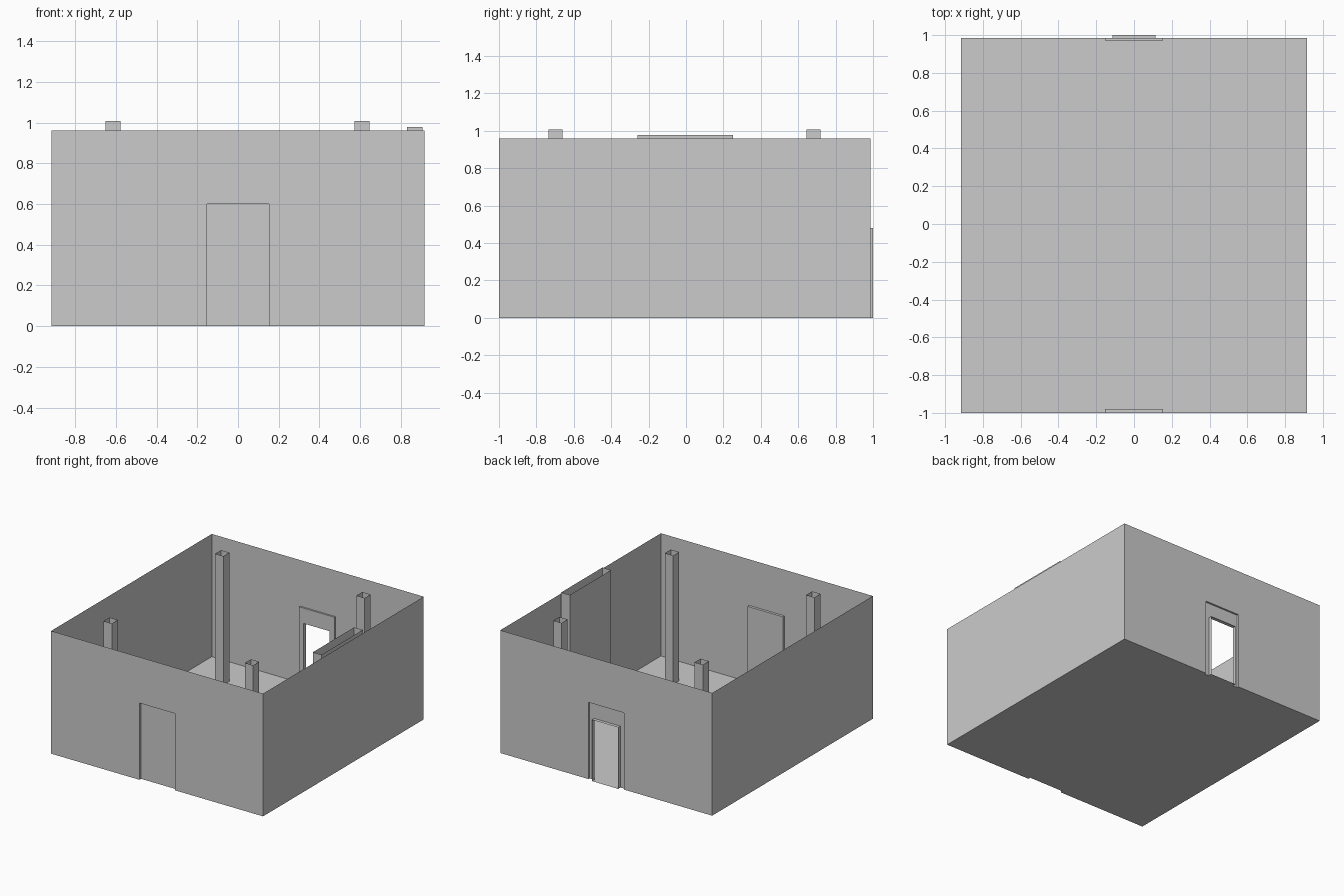
import bpy

if "Cube" in bpy.data.objects:
    bpy.data.objects.remove(bpy.data.objects["Cube"])

HX, Y0, Y1, H = 0.917, -1.0, 0.986, 0.96   # room extents
DW, DH = 0.153, 0.60                       # door recess half width, height
OW, OH = 0.113, 0.48                       # back doorway opening
YF, YB, YT = -0.98, 0.972, 1.0             # recess planes, doorway lining end


def sheet(name, polys):
    """Object made from separate polygons, welded together."""
    verts, faces, index = [], [], {}
    for poly in polys:
        face = []
        for co in poly:
            if co not in index:
                index[co] = len(verts)
                verts.append(co)
            face.append(index[co])
        faces.append(face)
    mesh = bpy.data.meshes.new(name)
    mesh.from_pydata(verts, [], faces)
    ob = bpy.data.objects.new(name, mesh)
    bpy.context.collection.objects.link(ob)
    return ob


def arch(w, h, y):
    """Open doorway outline, left foot to right foot."""
    return [(-w, y, 0), (-w, y, h), (w, y, h), (w, y, 0)]


def bridge(a, b):
    return [(a[i], a[i + 1], b[i + 1], b[i]) for i in range(len(a) - 1)]


def tube(name, x0, x1, y0, y1, h):
    """Four upright sides, open at the top."""
    c = [(x0, y0), (x1, y0), (x1, y1), (x0, y1), (x0, y0)]
    bot = [(x, y, 0) for x, y in c]
    top = [(x, y, h) for x, y in c]
    return sheet(name, bridge(bot, top))


# Walls
front, back = arch(HX, H, Y0), arch(HX, H, Y1)
sheet("front_wall", bridge(front, arch(DW, DH, Y0)))
sheet("back_wall", bridge(arch(DW, DH, Y1), back))
for name, s in (("left_wall", -1), ("right_wall", 1)):
    quad = [(s * HX, Y0, 0), (s * HX, Y1, 0), (s * HX, Y1, H), (s * HX, Y0, H)]
    sheet(name, [quad if s > 0 else quad[::-1]])

# Recessed front door
sheet("front_door", bridge(arch(DW, DH, Y0), arch(DW, DH, YF)) + [arch(DW, DH, YF)[::-1]])

# Recessed back doorway with projecting lining
sheet("back_doorway", bridge(arch(DW, DH, YB), arch(DW, DH, Y1))
      + bridge(arch(OW, OH, YB), arch(DW, DH, YB))
      + bridge(arch(OW, OH, YT), arch(OW, OH, YB)))

# Floor follows the recesses
half = [(DW, YF), (DW, Y0), (HX, Y0), (HX, Y1), (DW, Y1), (DW, YB), (OW, YB), (OW, YT)]
outline = half + [(-x, y) for x, y in reversed(half)]
sheet("floor", [[(x, y, 0) for x, y in outline]])

# Columns
for i, x in enumerate((-0.614, 0.609)):
    for j, y in enumerate((-0.697, 0.682)):
        tube(f"column_{i}{j}", x - 0.036, x + 0.036, y - 0.037, y + 0.037, 1.007)

# Panel box on the right wall
tube("wall_panel", 0.83, 0.905, -0.26, 0.25, 0.978)
